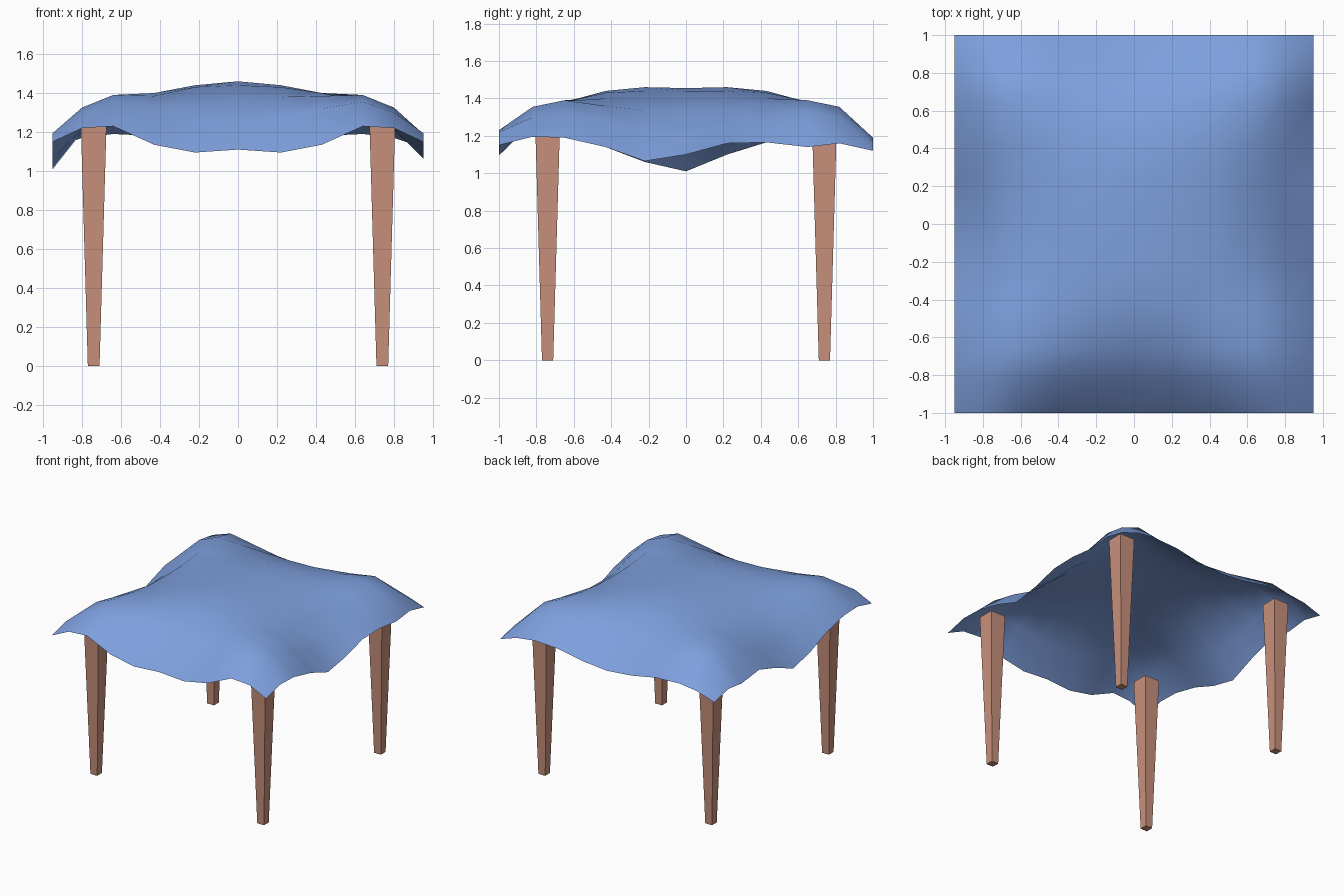
import bpy, math

if "Cube" in bpy.data.objects:
    bpy.data.objects.remove(bpy.data.objects["Cube"])


def material(name, color):
    m = bpy.data.materials.new(name)
    m.diffuse_color = (*color, 1)
    m.use_nodes = True
    m.node_tree.nodes["Principled BSDF"].inputs["Base Color"].default_value = m.diffuse_color
    return m


blue = material("blue_cloth", (0.21, 0.35, 0.73))
wood = material("warm_wood", (0.58, 0.28, 0.20))

# Cloth: heights of one quarter (rows |y|, columns |x|), mirrored both ways
XS = [0, 0.22, 0.43, 0.64, 0.80, 0.95]
YS = [0, 0.22, 0.43, 0.65, 0.82, 1.0]
QUARTER = [
    [1.455, 1.44, 1.40, 1.33, 1.20],
    [1.46, 1.44, 1.40, 1.335, 1.215],
    [1.44, 1.43, 1.40, 1.36, 1.28],
    [1.375, 1.38, 1.385, 1.39, 1.325],
    [1.27, 1.285, 1.32, 1.355, 1.30],
]
# Hanging hems: front and back run from the middle outwards, sides from front to back
FRONT = [1.11, 1.095, 1.135, 1.23, 1.22, 1.15]
BACK = [1.12, 1.14, 1.18, 1.19, 1.17, 1.12]
RIGHT = [1.15, 1.195, 1.19, 1.14, 1.065, 1.10, 1.16, 1.165, 1.14, 1.16, 1.12]
LEFT = [1.15, 1.195, 1.19, 1.14, 1.06, 1.01, 1.10, 1.165, 1.14, 1.16, 1.12]


def height(i, j):
    if j == -5:
        return FRONT[abs(i)]
    if j == 5:
        return BACK[abs(i)]
    if i == 5:
        return RIGHT[j + 5]
    if i == -5:
        return LEFT[j + 5]
    return QUARTER[abs(j)][abs(i)]


verts, faces = [], []
for j in range(-5, 6):
    for i in range(-5, 6):
        verts.append((math.copysign(XS[abs(i)], i),
                      math.copysign(YS[abs(j)], j), height(i, j)))
for r in range(10):
    for c in range(10):
        a = r * 11 + c
        faces.append((a, a + 1, a + 12, a + 11))
mesh = bpy.data.meshes.new("cloth_top")
mesh.from_pydata(verts, [], faces)
mesh.polygons.foreach_set("use_smooth", [True] * len(faces))
mesh.materials.append(blue)
cloth = bpy.data.objects.new("cloth_top", mesh)
bpy.context.collection.objects.link(cloth)

# Four square legs tapering to the floor
LEG_TOP = 1.25
for side, sx in (("left", -1), ("right", 1)):
    for end, sy in (("front", -1), ("back", 1)):
        bpy.ops.mesh.primitive_cone_add(
            vertices=4, radius1=0.03 * math.sqrt(2), radius2=0.066 * math.sqrt(2),
            depth=LEG_TOP, location=(0.74 * sx, 0.74 * sy, LEG_TOP / 2),
            rotation=(0, 0, math.pi / 4))
        leg = bpy.context.object
        leg.name = f"{end}_{side}_leg"
        leg.data.materials.append(wood)
